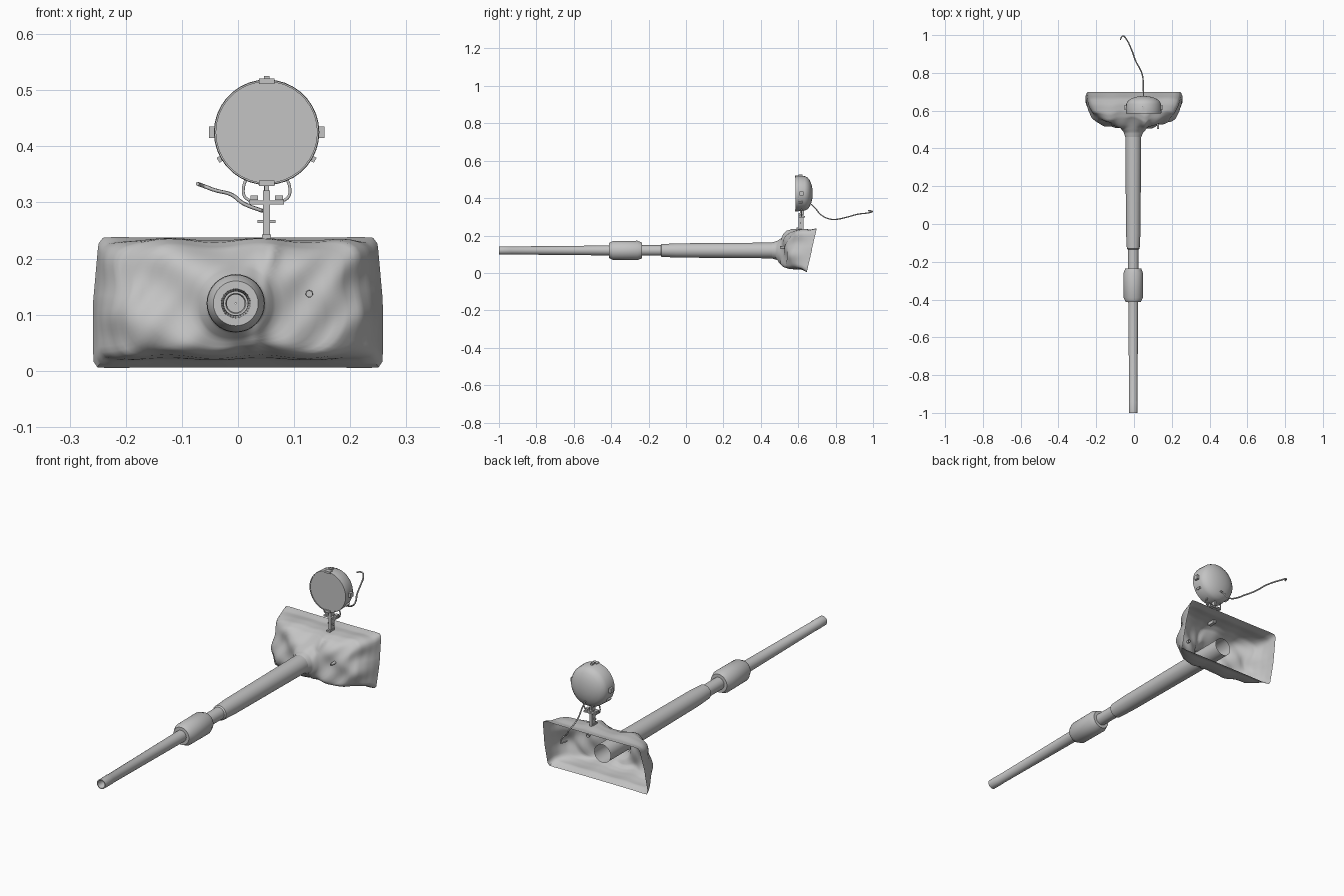
import bpy, bmesh, math
from mathutils import Vector, Matrix

if "Cube" in bpy.data.objects:
    bpy.data.objects.remove(bpy.data.objects["Cube"])

grey = bpy.data.materials.new("plain grey")
grey.diffuse_color = (0.55, 0.55, 0.55, 1)
grey.use_nodes = True
grey.node_tree.nodes["Principled BSDF"].inputs["Base Color"].default_value = grey.diffuse_color


def finish(name, bm, angle=35):
    bmesh.ops.recalc_face_normals(bm, faces=bm.faces)
    mesh = bpy.data.meshes.new(name)
    bm.to_mesh(mesh)
    bm.free()
    ob = bpy.data.objects.new(name, mesh)
    bpy.context.collection.objects.link(ob)
    mesh.materials.append(grey)
    bpy.ops.object.select_all(action='DESELECT')
    ob.select_set(True)
    bpy.context.view_layer.objects.active = ob
    bpy.ops.object.shade_smooth_by_angle(angle=math.radians(angle))
    return ob


def skin(bm, rings):
    # Join closed loops of points into a surface
    loops = [[bm.verts.new(p) for p in r] for r in rings]
    for a, b in zip(loops, loops[1:]):
        n = len(a)
        for i in range(n):
            bm.faces.new((a[i], a[(i + 1) % n], b[(i + 1) % n], b[i]))
    return loops


def lathe(name, profile, cx, cz, n=32, cap_start=False, cap_end=False):
    # Profile of (y, radius) turned around an axis along y
    bm = bmesh.new()
    loops = skin(bm, [[(cx + r * math.cos(2 * math.pi * i / n), y,
                        cz + r * math.sin(2 * math.pi * i / n)) for i in range(n)]
                      for y, r in profile])
    if cap_start:
        bm.faces.new(loops[0])
    if cap_end:
        bm.faces.new(loops[-1])
    return finish(name, bm)


def box(name, centre, size, roll=0):
    bm = bmesh.new()
    bmesh.ops.create_cube(bm, size=1, matrix=Matrix.Translation(centre)
                          @ Matrix.Rotation(roll, 4, 'Y') @ Matrix.Diagonal((*size, 1)))
    return finish(name, bm)


def tube(name, points, radius, n=8):
    # Round cord through smoothly interpolated points
    cu = bpy.data.curves.new(name, 'CURVE')
    cu.dimensions = '3D'
    cu.bevel_depth, cu.bevel_resolution, cu.resolution_u = radius, 1, 5
    cu.use_fill_caps = True
    sp = cu.splines.new('BEZIER')
    sp.bezier_points.add(len(points) - 1)
    for bp, p in zip(sp.bezier_points, points):
        bp.co = p
        bp.handle_left_type = bp.handle_right_type = 'AUTO'
    cu.materials.append(grey)
    ob = bpy.data.objects.new(name, cu)
    bpy.context.collection.objects.link(ob)
    return ob


# Gun barrel with bore, sleeve and thicker rear section
BX, BZ = -0.004, 0.12
lathe("barrel", [(-0.6, 0.001), (-0.6, 0.016), (-0.995, 0.016), (-1.0, 0.018),
                 (-1.0, 0.022), (-0.94, 0.0225), (-0.938, 0.0215), (-0.41, 0.0265),
                 (-0.23, 0.028), (-0.135, 0.028), (-0.13, 0.034), (-0.05, 0.038),
                 (0.45, 0.042), (0.62, 0.042)], BX, BZ)
lathe("bore_evacuator", [(-0.412, 0.0265), (-0.412, 0.040), (-0.39, 0.051),
                         (-0.26, 0.052), (-0.235, 0.042), (-0.235, 0.028)], BX, BZ)

# Canvas mantlet cover: circular collar lofted to an open rectangular rim
# y top, y bottom, half width, z low, z high, squareness
KEYS = [(0.46, 0.46, 0.043, 0.077, 0.163, 2.0),
        (0.485, 0.485, 0.050, 0.070, 0.170, 2.0),
        (0.510, 0.503, 0.070, 0.055, 0.187, 2.3),
        (0.535, 0.513, 0.125, 0.042, 0.205, 3.2),
        (0.560, 0.530, 0.188, 0.032, 0.222, 5.0),
        (0.590, 0.553, 0.218, 0.025, 0.232, 8.0),
        (0.630, 0.585, 0.238, 0.021, 0.234, 10.0),
        (0.665, 0.615, 0.250, 0.020, 0.231, 14.0),
        (0.700, 0.645, 0.258, 0.006, 0.237, 24.0)]
N, STEPS = 96, 4


def cover_ring(k, s):
    yt, yb, w, z0, z1, p = k
    pts = []
    for i in range(N):
        t = 2 * math.pi * i / N
        c, d = math.cos(t), math.sin(t)
        q = (abs(c) ** p + abs(d) ** p) ** (-1 / p)
        x, v = w * c * q, 0.5 + 0.5 * d * q
        z = z0 + (z1 - z0) * v
        y = yb + (yt - yb) * v
        # Slack cloth: folds fade out at collar and rim
        f = math.sin(math.pi * s) ** 1.5
        y += f * (0.007 * math.sin(31 * x + 40 * z) + 0.004 * math.sin(70 * x - 55 * z + 1))
        seam = 0.035 + 0.18 * (z - 0.06)
        y -= f * 0.016 * math.exp(-((x - seam) / 0.014) ** 2)
        x *= 1 + f * 0.02 * math.sin(60 * z + 2)
        z += f * 0.004 * math.sin(38 * x) + s * s * 0.004 * (abs(x) / 0.26) ** 6 * (1 if v > .5 else -1)
        # Lower corners spread wider than the upper ones
        x -= s * 0.04 * x * max(0, v - 0.5) * 2
        pts.append((x + BX * (1 - s), y, z))
    return pts


rings = []
for j in range(len(KEYS) - 1):
    for m in range(STEPS):
        u = m / STEPS
        key = [a + (b - a) * u for a, b in zip(KEYS[j], KEYS[j + 1])]
        rings.append(cover_ring(key, (j + u) / (len(KEYS) - 1)))
rings.append(cover_ring(KEYS[-1], 1))
bm = bmesh.new()
skin(bm, rings)
finish("canvas_cover", bm, 40)

# Sight port on the cover
lathe("sight_port", [(0.505, 0.003), (0.503, 0.003), (0.503, 0.006), (0.54, 0.007)],
      0.127, 0.137, 12, cap_start=True)

# Searchlight: flat glass, drum and domed back
LX, LZ = 0.051, 0.425
lathe("searchlight", [(0.588, 0.090), (0.585, 0.090), (0.585, 0.093), (0.592, 0.094),
                      (0.635, 0.092), (0.650, 0.085), (0.662, 0.070), (0.671, 0.048),
                      (0.676, 0.024), (0.677, 0.004)], LX, LZ, 36, True, True)
# Rim latches around the drum
for a in (90, 270):
    r = math.radians(a)
    box("rim_clip", (LX, 0.592, LZ + 0.091 * math.sin(r)), (0.028, 0.020, 0.010))
for a in (90, 210, 330):
    r = math.radians(a)
    box("latch", (LX + 0.096 * math.cos(r), 0.612, LZ + 0.096 * math.sin(r)),
        (0.010, 0.022, 0.008), math.pi / 2 - r)
for s in (-1, 1):
    box("side_boss", (LX + s * 0.097, 0.617, LZ), (0.012, 0.020, 0.020))
    # Yoke arm of the lamp bracket
    tube("yoke_arm", [(LX + s * 0.034, 0.618, 0.346), (LX + s * 0.041, 0.618, 0.328),
                      (LX + s * 0.039, 0.618, 0.310), (LX + s * 0.030, 0.618, 0.303)], 0.003)
    box("yoke_bolt", (LX + s * 0.022, 0.618, 0.308), (0.014, 0.020, 0.008))
box("yoke_plate", (LX, 0.618, 0.300), (0.062, 0.034, 0.007))
box("lamp_post", (LX, 0.615, 0.271), (0.012, 0.026, 0.100))
box("lamp_neck", (LX, 0.620, 0.325), (0.008, 0.020, 0.026))
box("post_foot", (LX, 0.607, 0.232), (0.016, 0.034, 0.022))
box("post_pin", (LX, 0.612, 0.266), (0.032, 0.006, 0.006))

# Power cable trailing from the back of the lamp
tube("cable", [(0.050, 0.668, 0.368), (0.050, 0.690, 0.347), (0.049, 0.725, 0.308),
               (0.046, 0.780, 0.286), (0.035, 0.815, 0.288), (0.010, 0.860, 0.298),
               (-0.012, 0.920, 0.314), (-0.045, 0.985, 0.323), (-0.058, 0.996, 0.328),
               (-0.066, 0.990, 0.331), (-0.072, 0.975, 0.333)], 0.0035)
